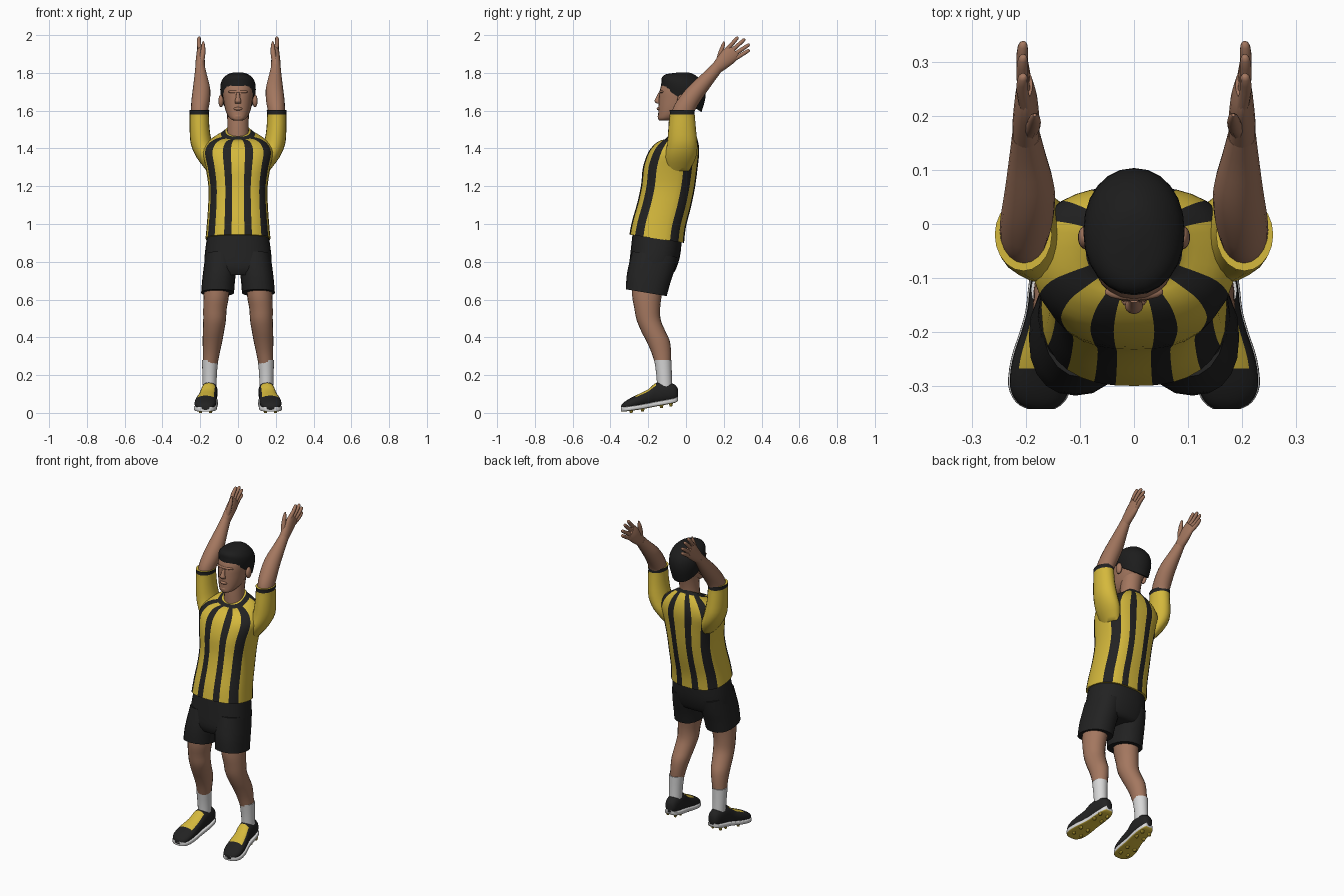
import bpy, bmesh, math
from mathutils import Vector, Matrix


def mat(name, c):
    m = bpy.data.materials.new(name)
    m.diffuse_color = (*c, 1)
    return m


YEL = mat("yellow cloth", (0.66, 0.48, 0.045))
BLK = mat("black cloth", (0.016, 0.016, 0.016))
SKIN = mat("skin", (0.37, 0.185, 0.115))
HAIR = mat("hair", (0.012, 0.012, 0.012))
WHT = mat("white sock", (0.68, 0.68, 0.68))


def finish(bm, name, mats, angle=50):
    bmesh.ops.recalc_face_normals(bm, faces=bm.faces)
    me = bpy.data.meshes.new(name)
    bm.to_mesh(me)
    bm.free()
    for m in mats:
        me.materials.append(m)
    ob = bpy.data.objects.new(name, me)
    bpy.context.collection.objects.link(ob)
    bpy.ops.object.select_all(action='DESELECT')
    ob.select_set(True)
    bpy.context.view_layer.objects.active = ob
    bpy.ops.object.shade_smooth_by_angle(angle=math.radians(angle))
    return ob


def oval(n=20, e=2.0):
    pts = []
    for i in range(n):
        c, s = math.cos(2 * math.pi * i / n), math.sin(2 * math.pi * i / n)
        pts.append((math.copysign(abs(c) ** (2 / e), c), math.copysign(abs(s) ** (2 / e), s)))
    return pts


def resample(rings, k):
    # Catmull-Rom between the given rings
    out = []
    for i in range(len(rings) - 1):
        p0, p1, p2 = rings[max(i - 1, 0)], rings[i], rings[i + 1]
        p3 = rings[min(i + 2, len(rings) - 1)]
        for j in range(k):
            t = j / k
            out.append((i + t, [0.5 * (2 * b + (c - a) * t + (2 * a - 5 * b + 4 * c - d) * t * t
                                       + (3 * b - a - 3 * c + d) * t ** 3)
                                for a, b, c, d in zip(p0, p1, p2, p3)]))
    out.append((len(rings) - 1, list(rings[-1])))
    return out


def loft(name, rings, mats, prof=None, s=1, k=3, rule=None, bm=None):
    # ring = centre x, y, z, half width in x, then the y and z of the other half axis
    prof = prof or oval()
    own = bm is None
    bm = bm or bmesh.new()
    rows = []
    for t, (x, y, z, a, vy, vz) in resample(rings, k):
        rows.append((t, [bm.verts.new((s * (x + a * u), y + vy * v, z + vz * v)) for u, v in prof]))
    n = len(prof)
    for (t0, r0), (t1, r1) in zip(rows, rows[1:]):
        for i in range(n):
            j = (i + 1) % n
            f = bm.faces.new((r0[i], r0[j], r1[j], r1[i]))
            if rule:
                f.material_index = rule((prof[i][0] + prof[j][0]) / 2, (prof[i][1] + prof[j][1]) / 2, (t0 + t1) / 2)
    bm.faces.new(rows[0][1])
    bm.faces.new(rows[-1][1][::-1])
    if own:
        return finish(bm, name, mats)


def limb(path):
    # path point = x, y, z, half width, half depth; ring set square to the path in the side plane
    rings = []
    for i, (x, y, z, a, b) in enumerate(path):
        p, q = path[max(i - 1, 0)], path[min(i + 1, len(path) - 1)]
        d = Vector((q[1] - p[1], q[2] - p[2])).normalized()
        rings.append((x, y, z, a, -d.y * b, d.x * b))
    return rings


def ball(name, c, r, m):
    bm = bmesh.new()
    bmesh.ops.create_uvsphere(bm, u_segments=14, v_segments=10, radius=1,
                              matrix=Matrix.Translation(c) @ Matrix.Diagonal((*r, 1)))
    return finish(bm, name, [m])


# Shirt: section points lie on the stripe edges
E = 2.5
us = [0, 0.2, 0.315, 0.43, 0.575, 0.72, 0.83, 0.93, 0.98, 1]
q = [(u, (1 - u ** E) ** (1 / E)) for u in us]
section = ([(u, -v) for u, v in q] + q[-2::-1] + [(-u, v) for u, v in q[1:]]
           + [(-u, -v) for u, v in q[-2:0:-1]])


def stripes(u, v, t):
    u = abs(u)
    return 1 if t > 8.0 or 0.2 < u < 0.43 or 0.72 < u < 0.93 else 0


loft("striped_shirt", [
    (0, -.155, .922, .172, .145, -.022), (0, -.143, 1.0, .165, .142, -.018),
    (0, -.116, 1.1, .158, .142, -.012), (0, -.095, 1.2, .157, .143, -.005),
    (0, -.083, 1.3, .172, .145, 0), (0, -.065, 1.38, .188, .135, 0),
    (0, -.05, 1.43, .165, .114, .006), (0, -.044, 1.46, .125, .092, .018),
    (0, -.042, 1.475, .09, .072, .028), (0, -.038, 1.492, .066, .06, .03)],
    [YEL, BLK], section, rule=stripes)

# Neck, head and face
loft("neck", [(0, -.035, 1.42, .062, .06, 0), (0, -.036, 1.5, .057, .058, 0),
              (0, -.03, 1.56, .057, .06, 0), (0, -.02, 1.62, .06, .065, 0)], [SKIN])
loft("head", [(0, -.115, 1.548, .022, .026, 0), (0, -.098, 1.558, .042, .05, 0),
              (0, -.07, 1.585, .06, .077, 0), (0, -.05, 1.62, .071, .096, 0),
              (0, -.036, 1.66, .078, .108, 0), (0, -.032, 1.70, .082, .108, 0),
              (0, -.03, 1.74, .078, .098, 0), (0, -.03, 1.78, .05, .065, 0)], [SKIN], oval(24, 2.2))
loft("hair", [(0, -.025, 1.662, .086, .107, -.07), (0, -.014, 1.71, .094, .116, -.045),
              (0, -.014, 1.752, .089, .113, -.025), (0, -.02, 1.782, .068, .088, -.01),
              (0, -.022, 1.798, .04, .052, 0), (0, -.022, 1.803, .008, .01, 0)], [HAIR], oval(24, 2.1))
loft("nose", [(0, -.138, 1.695, .009, .008, 0), (0, -.147, 1.67, .011, .011, 0),
              (0, -.152, 1.65, .017, .015, 0), (0, -.143, 1.637, .014, .011, 0)], [SKIN], oval(12))
ball("brow", (0, -.126, 1.70), (.055, .016, .01), SKIN)
ball("lips", (0, -.142, 1.61), (.024, .013, .009), SKIN)
ball("chin", (0, -.132, 1.57), (.026, .018, .017), SKIN)

# Shorts
seat = [(0, -.152, .935, .163, .13, -.02), (0, -.163, .84, .176, .13, -.018),
        (0, -.18, .76, .178, .12, -.012), (0, -.185, .73, .165, .1, 0)]
loft("shorts_seat", seat, [BLK], oval(24, 2.4))

shoe = [(.147, -.042, .018, .072, .125), (.148, -.06, .034, .062, .15), (.15, -.11, .042, .052, .165),
        (.154, -.16, .044, .043, .158), (.161, -.2, .048, .035, .125), (.169, -.25, .056, .026, .1),
        (.174, -.3, .056, .019, .075), (.174, -.33, .042, .016, .055), (.172, -.343, .022, .016, .04)]

for s, side in ((1, "left"), (-1, "right")):
    ball(side + "_ear", (s * .09, -.025, 1.652), (.014, .022, .034), SKIN)
    # Sleeve with dark cuff
    loft(side + "_sleeve", [
        (.13, -.045, 1.28, .035, .06, 0), (.163, -.03, 1.35, .055, .082, 0),
        (.192, -.02, 1.42, .057, .08, 0), (.203, -.02, 1.5, .053, .073, 0),
        (.205, -.02, 1.58, .051, .066, 0), (.205, -.02, 1.603, .053, .067, 0)],
        [YEL, BLK], s=s, rule=lambda u, v, t: int(t > 4))
    # Arm
    loft(side + "_arm", limb([
        (.205, -.02, 1.5, .044, .055), (.204, -.016, 1.59, .045, .058), (.198, .015, 1.65, .049, .052),
        (.193, .065, 1.715, .046, .046), (.197, .125, 1.782, .034, .036), (.2, .165, 1.828, .026, .031)]),
        [SKIN], s=s)
    # Hand: palm, four fingers and thumb
    bm = bmesh.new()
    loft("", limb([(.2, .155, 1.818, .025, .029), (.2, .19, 1.852, .025, .038),
                   (.2, .23, 1.892, .021, .045), (.202, .258, 1.918, .014, .042)]), [SKIN], s=s, bm=bm)
    for i, (ty, tz) in enumerate(((.337, 1.922), (.337, 1.952), (.312, 1.98), (.276, 1.99))):
        o = -.033 + .022 * i
        y, z = .242 - .69 * o, 1.902 + .72 * o
        loft("", limb([(.201, y, z, .012, .012), (.207, (y + ty) / 2, (z + tz) / 2, .011, .011),
                       (.206, y + (ty - y) * .92, z + (tz - z) * .92, .009, .009),
                       (.205, ty, tz, .003, .003)]), [SKIN], oval(10), s, 2, bm=bm)
    loft("", limb([(.196, .172, 1.85, .016, .018), (.187, .182, 1.9, .014, .014),
                   (.184, .196, 1.945, .01, .01), (.184, .202, 1.967, .003, .003)]), [SKIN], oval(10), s, 2, bm=bm)
    finish(bm, side + "_hand", [SKIN])
    # Shorts leg
    loft(side + "_shorts_leg", [
        (.09, -.165, .84, .082, .12, -.015), (.096, -.185, .76, .087, .12, -.016),
        (.103, -.2, .7, .087, .115, -.018), (.108, -.21, .636, .087, .108, -.018)], [BLK], oval(20, 2.3), s)
    # Bare leg
    loft(side + "_leg", [
        (.11, -.2, .7, .065, .085, 0), (.115, -.207, .62, .067, .078, 0), (.122, -.205, .55, .062, .068, 0),
        (.124, -.197, .49, .06, .064, 0), (.13, -.172, .43, .056, .064, 0), (.135, -.148, .38, .052, .062, 0),
        (.141, -.131, .32, .045, .052, 0), (.147, -.122, .26, .039, .042, 0)], [SKIN], s=s)
    # Sock
    loft(side + "_sock", [(.148, -.122, .28, .043, .046, 0), (.15, -.116, .2, .038, .041, 0),
                          (.15, -.112, .12, .036, .04, 0)], [WHT], s=s)
    # Boot upper with yellow tongue
    loft(side + "_boot", [(x, y, (b + t) / 2, w, 0, (t - b) / 2) for x, y, w, b, t in shoe],
         [BLK, YEL], oval(24, 2.3), s,
         rule=lambda u, v, t: int(v > 0 and abs(u) < 0.72 and 3.0 < t < 5.3))
    # Sole: white edge, yellow underside
    loft(side + "_sole", [(x, y, b + .004, w + .003, 0, .013) for x, y, w, b, t in shoe],
         [WHT, YEL], oval(24, 6), s, rule=lambda u, v, t: int(v < -0.8))
    # Studs
    bm = bmesh.new()
    for y, z in ((-.08, .043), (-.13, .035), (-.23, .015), (-.29, .008)):
        for dx in (-.026, .026):
            x = .155 + (.017 if y < -.2 else 0) + dx
            bmesh.ops.create_cone(bm, cap_ends=True, segments=8, radius1=.007, radius2=.011, depth=.016,
                                  matrix=Matrix.Translation((s * x, y, z)))
    finish(bm, side + "_studs", [YEL], 30)
